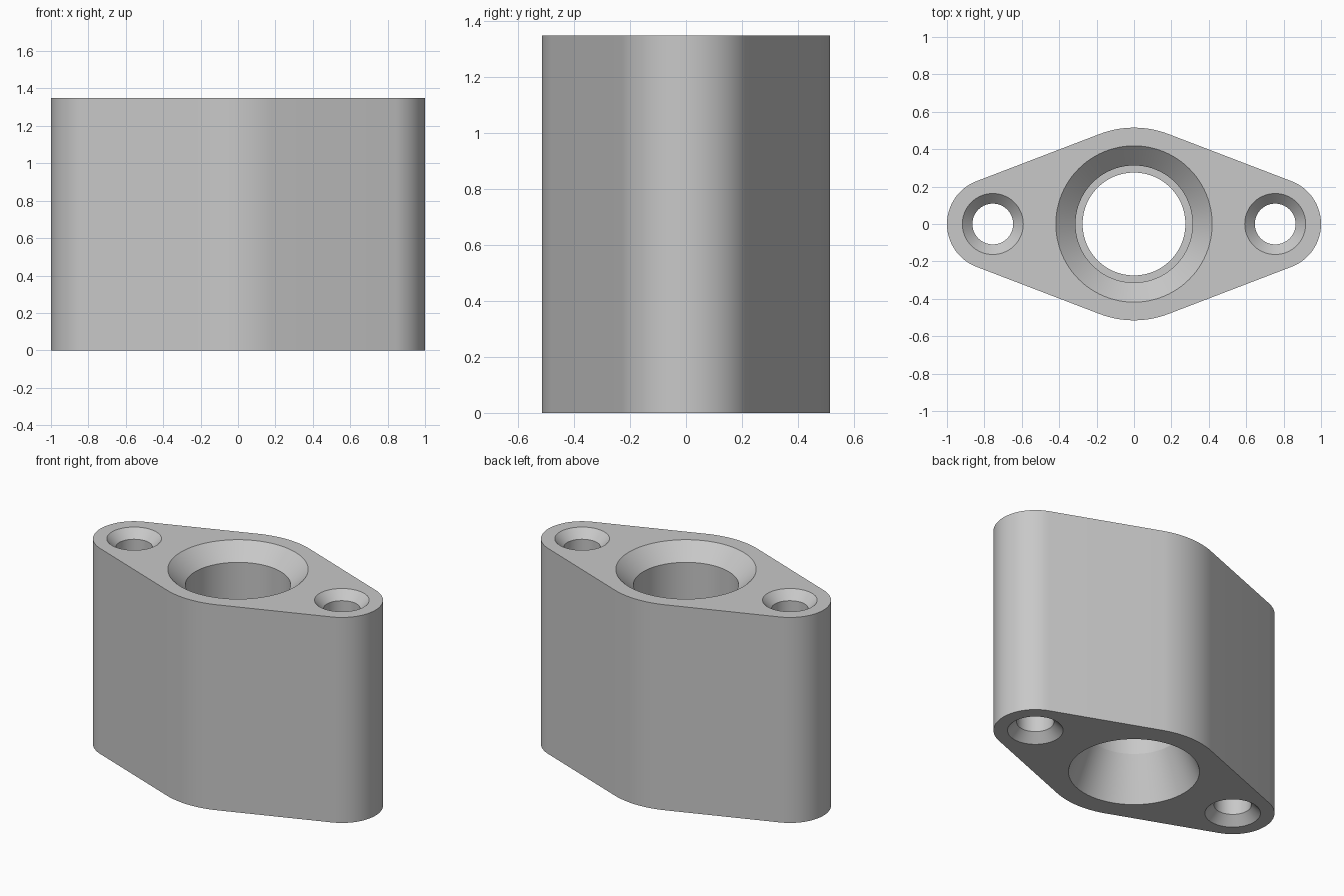
import bpy, bmesh, math

cube = bpy.data.objects.get("Cube")
if cube:
    bpy.data.objects.remove(cube, do_unlink=True)

HEIGHT = 1.35
BOLT_X = 0.755
END_R = 0.245
HUB_R = 0.515
SEGMENTS = 96

grey = bpy.data.materials.new("plain_grey")
grey.use_nodes = True
colour = (0.58, 0.58, 0.58, 1)
grey.diffuse_color = colour
grey.node_tree.nodes["Principled BSDF"].inputs["Base Color"].default_value = colour


def add_object(name, bm):
    bmesh.ops.recalc_face_normals(bm, faces=bm.faces)
    mesh = bpy.data.meshes.new(name)
    bm.to_mesh(mesh)
    bm.free()
    mesh.materials.append(grey)
    obj = bpy.data.objects.new(name, mesh)
    bpy.context.collection.objects.link(obj)
    return obj


def arc(cx, radius, start, end, steps):
    return [(cx + radius * math.cos(a), radius * math.sin(a))
            for a in (start + (end - start) * i / steps for i in range(steps + 1))]


def lathe(name, cx, profile):
    """Closed solid of revolution around a vertical axis at x = cx."""
    bm = bmesh.new()
    rings = [[bm.verts.new((x, y, z)) for x, y in arc(cx, r, 0, math.tau, SEGMENTS)[:-1]]
             for r, z in profile]
    for low, high in zip(rings, rings[1:]):
        for i in range(SEGMENTS):
            j = (i + 1) % SEGMENTS
            bm.faces.new((low[i], low[j], high[j], high[i]))
    bm.faces.new(rings[0][::-1])
    bm.faces.new(rings[-1])
    return add_object(name, bm)


# Flange body: rounded ends joined to the hub by tangent lines
tangent = math.acos((HUB_R - END_R) / BOLT_X)
outline = (arc(BOLT_X, END_R, -tangent, tangent, 32)
           + arc(0, HUB_R, tangent, math.pi - tangent, 20)
           + arc(-BOLT_X, END_R, math.pi - tangent, math.pi + tangent, 32)
           + arc(0, HUB_R, math.pi + tangent, math.tau - tangent, 20))
bm = bmesh.new()
base = bm.faces.new([bm.verts.new((x, y, 0)) for x, y in outline])
top = bmesh.ops.extrude_face_region(bm, geom=[base])["geom"]
bmesh.ops.translate(bm, vec=(0, 0, HEIGHT),
                    verts=[v for v in top if isinstance(v, bmesh.types.BMVert)])
body = add_object("flange_body", bm)

# Central bore: flared foot, throat, inner ledge and chamfered mouth
cutters = [lathe("bore_cutter", 0, [
    (0.384, -0.1), (0.384, 0), (0.275, 0.28), (0.275, 0.6), (0.313, 0.6),
    (0.313, HEIGHT - 0.1), (0.418, HEIGHT), (0.418, HEIGHT + 0.1)])]

# Bolt holes, countersunk at both ends
for side in (-1, 1):
    cutters.append(lathe("bolt_hole_cutter", side * BOLT_X, [
        (0.163, -0.1), (0.163, 0), (0.109, 0.055),
        (0.109, HEIGHT - 0.055), (0.163, HEIGHT), (0.163, HEIGHT + 0.1)]))

bpy.ops.object.select_all(action='DESELECT')
body.select_set(True)
bpy.context.view_layer.objects.active = body
for cutter in cutters:
    cutter.hide_render = True
    cut = body.modifiers.new("hole", 'BOOLEAN')
    cut.operation = 'DIFFERENCE'
    cut.solver = 'EXACT'
    cut.object = cutter
    bpy.ops.object.modifier_apply(modifier=cut.name)
    bpy.data.objects.remove(cutter, do_unlink=True)

bpy.ops.object.shade_smooth_by_angle(angle=math.radians(18))
